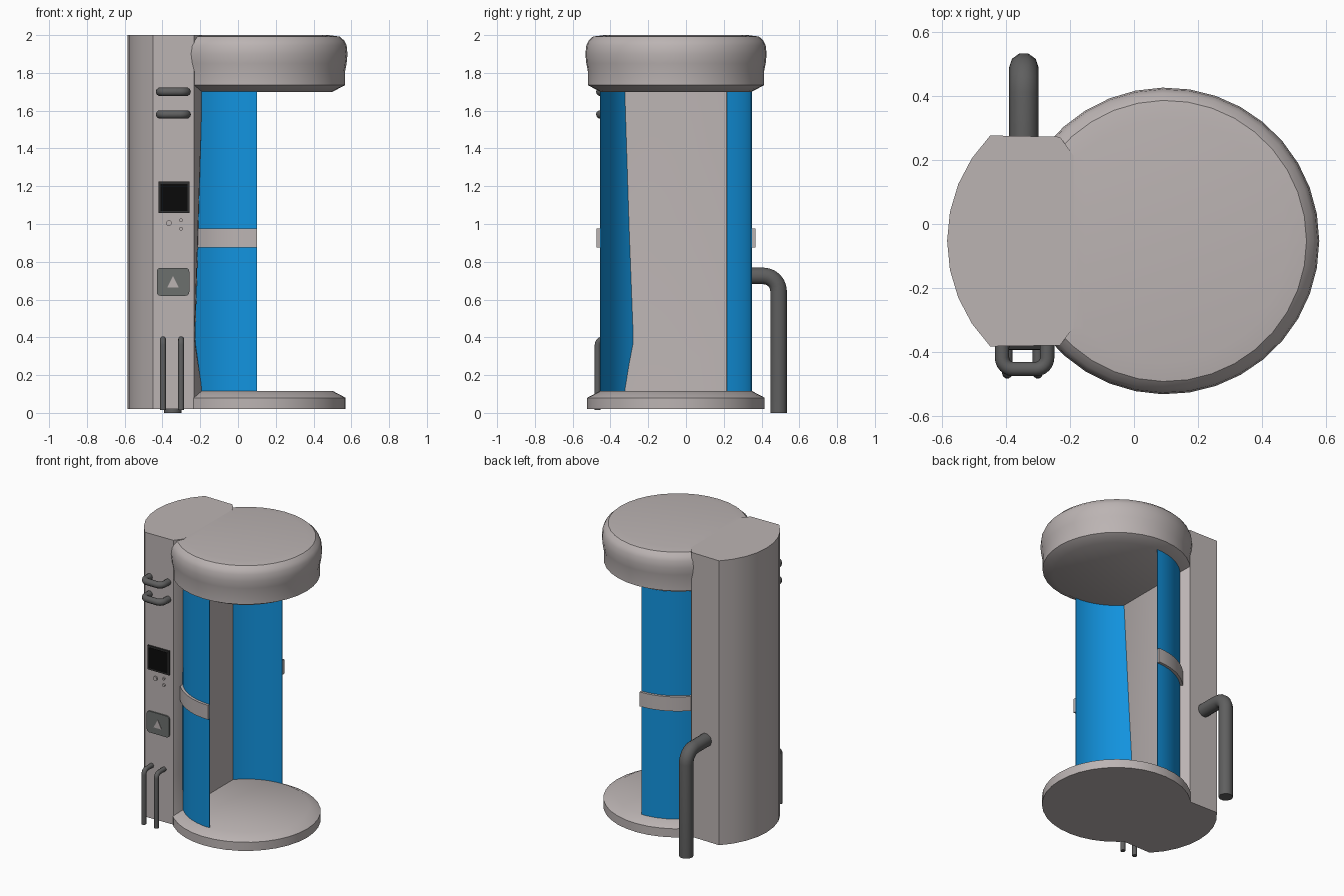
import bpy, bmesh, math
from mathutils import Vector

if "Cube" in bpy.data.objects:
    bpy.data.objects.remove(bpy.data.objects["Cube"])

CX, CY = 0.10, -0.053          # axis of the round cabin


def mat(name, rgb):
    m = bpy.data.materials.new(name)
    m.diffuse_color = (*rgb, 1)
    m.use_nodes = True
    m.node_tree.nodes["Principled BSDF"].inputs["Base Color"].default_value = m.diffuse_color
    return m


SHELL = mat("warm_grey_shell", (0.50, 0.455, 0.45))
BLUE = mat("blue_panel", (0.006, 0.29, 0.73))
PIPE = mat("dark_grey_pipe", (0.115, 0.115, 0.115))
PLATE = mat("mid_grey_plate", (0.15, 0.16, 0.155))
FRAME = mat("charcoal_frame", (0.03, 0.03, 0.03))
BLACK = mat("black_screen", (0.003, 0.003, 0.003))


def smooth(ob, angle=30):
    bpy.ops.object.select_all(action='DESELECT')
    ob.select_set(True)
    bpy.context.view_layer.objects.active = ob
    bpy.ops.object.shade_smooth_by_angle(angle=math.radians(angle))


def loft(name, rings, material, angle=30):
    """Join equal closed rings of points into a capped solid."""
    bm = bmesh.new()
    vs = [[bm.verts.new(p) for p in r] for r in rings]
    n = len(vs[0])
    for a, b in zip(vs, vs[1:]):
        for i in range(n):
            j = (i + 1) % n
            bm.faces.new((a[i], a[j], b[j], b[i]))
    bm.faces.new(vs[0][::-1])
    bm.faces.new(vs[-1])
    bmesh.ops.recalc_face_normals(bm, faces=bm.faces)
    me = bpy.data.meshes.new(name)
    bm.to_mesh(me)
    bm.free()
    me.materials.append(material)
    ob = bpy.data.objects.new(name, me)
    bpy.context.collection.objects.link(ob)
    smooth(ob, angle)
    return ob


def arc(r, a0, a1, n):
    for i in range(n + 1):
        a = math.radians(a0 + (a1 - a0) * i / n)
        yield CX + r * math.cos(a), CY + r * math.sin(a)


def drum(name, profile):
    """Round slab, cut by a chord that is buried in the column."""
    loft(name, [[(x, y, z) for x, y in arc(r, -142, 142, 28)] for r, z in profile], SHELL)


def arc_shell(name, r0, r1, a0, a1, z0, z1, material):
    pts = list(arc(r0, a0, a1, 12)) + list(arc(r1, a1, a0, 12))
    loft(name, [[(x, y, z) for x, y in pts] for z in (z0, z1)], material)


def plate(name, pts, y0, y1, material):
    """Flat plate on the front face from (x, z) points."""
    loft(name, [[(x, y, z) for x, z in pts] for y in (y0, y1)], material)


def rect(x0, x1, z0, z1, r=0.0):
    if not r:
        return [(x0, z0), (x1, z0), (x1, z1), (x0, z1)]
    pts = []
    for k, (x, z) in enumerate([(x1 - r, z1 - r), (x0 + r, z1 - r), (x0 + r, z0 + r), (x1 - r, z0 + r)]):
        for i in range(4):
            a = math.radians(90 * k + 30 * i)
            pts.append((x + r * math.cos(a), z + r * math.sin(a)))
    return pts


def disc(x, z, r, n=12):
    return [(x + r * math.cos(math.tau * i / n), z + r * math.sin(math.tau * i / n)) for i in range(n)]


def pipe(name, pts, radius, bend):
    """Round tube along a path with rounded corners."""
    pts = [Vector(p) for p in pts]
    path = [pts[0]]
    for a, p, b in zip(pts, pts[1:], pts[2:]):
        s, e = p + (a - p).normalized() * bend, p + (b - p).normalized() * bend
        c = s + e - p
        for i in range(7):
            t = math.radians(15 * i)
            path.append(c + (s - c) * math.cos(t) + (e - c) * math.sin(t))
    path.append(pts[-1])
    cu = bpy.data.curves.new(name, 'CURVE')
    cu.dimensions = '3D'
    cu.bevel_depth, cu.bevel_resolution, cu.use_fill_caps = radius, 3, True
    sp = cu.splines.new('POLY')
    sp.points.add(len(path) - 1)
    for q, p in zip(sp.points, path):
        q.co = (*p, 1)
    cu.materials.append(PIPE)
    ob = bpy.data.objects.new(name, cu)
    bpy.context.collection.objects.link(ob)
    bpy.ops.object.select_all(action='DESELECT')
    ob.select_set(True)
    bpy.context.view_layer.objects.active = ob
    bpy.ops.object.convert(target='MESH')
    smooth(bpy.context.object, 40)


# Column: rounded back, flat sides, inner wall slightly dented near the bottom
def column_ring(z, dent=0.0):
    pts = [(-0.232, -0.380), (-0.19 - dent, -0.325), (-0.19, 0.215), (-0.232, 0.273)]
    half = math.degrees(math.asin(0.33 / 0.471))
    for i in range(9):
        a = math.radians(180 - half + 2 * half * i / 8)
        pts.append((-0.114 + 0.471 * math.cos(a), CY + 0.471 * math.sin(a)))
    return [(x, y, z) for x, y in pts]


loft("column", [column_ring(0.02), column_ring(0.12), column_ring(0.36, 0.037),
                column_ring(1.70), column_ring(2.0)], SHELL)

# Round base and bulging head
drum("base", [(0.47, 0.02), (0.47, 0.08), (0.40, 0.117)])
drum("head", [(0.40, 1.70), (0.467, 1.735), (0.467, 1.81), (0.475, 1.85), (0.48, 1.90),
              (0.475, 1.945), (0.463, 1.97), (0.44, 1.992), (0.38, 2.0)])

# Curved blue panels with a grey band, front and back
for side, s in (("front", -1), ("back", 1)):
    arc_shell(side + "_panel", 0.397, 0.402, s * 90, s * 146, 0.11, 1.71, BLUE)
    arc_shell(side + "_band", 0.400, 0.420, s * 90, s * 142, 0.875, 0.975, SHELL)

# Two grab handles on the front of the column
for name, z in (("upper_handle", 1.70), ("lower_handle", 1.58)):
    pipe(name, [(-0.413, -0.37, z), (-0.413, -0.454, z), (-0.272, -0.454, z), (-0.272, -0.37, z)], 0.0225, 0.035)

# Two thin upright pipes in front, one thick drain pipe behind
for name, x in (("left_thin_pipe", -0.397), ("right_thin_pipe", -0.301)):
    pipe(name, [(x, -0.37, 0.39), (x, -0.468, 0.39), (x, -0.468, 0.015)], 0.016, 0.03)
pipe("thick_pipe", [(-0.345, 0.26, 0.725), (-0.345, 0.49, 0.725), (-0.345, 0.49, 0.0)], 0.046, 0.08)

# Screen, buttons and sign plate
F = -0.38
plate("screen_frame", rect(-0.422, -0.257, 1.057, 1.224), F, F - 0.013, FRAME)
plate("screen", rect(-0.411, -0.268, 1.068, 1.213), F - 0.01, F - 0.015, BLACK)
for i, (x, z, r) in enumerate([(-0.366, 1.005, 0.015), (-0.302, 1.02, 0.009), (-0.302, 0.975, 0.010)]):
    plate("button_%d" % (i + 1), disc(x, z, r), F, F - 0.012, SHELL)
plate("sign_plate", rect(-0.43, -0.258, 0.62, 0.768, 0.02), F, F - 0.011, PLATE)
plate("sign_triangle", [(-0.374, 0.665), (-0.314, 0.665), (-0.344, 0.725)], F - 0.008, F - 0.014, SHELL)
